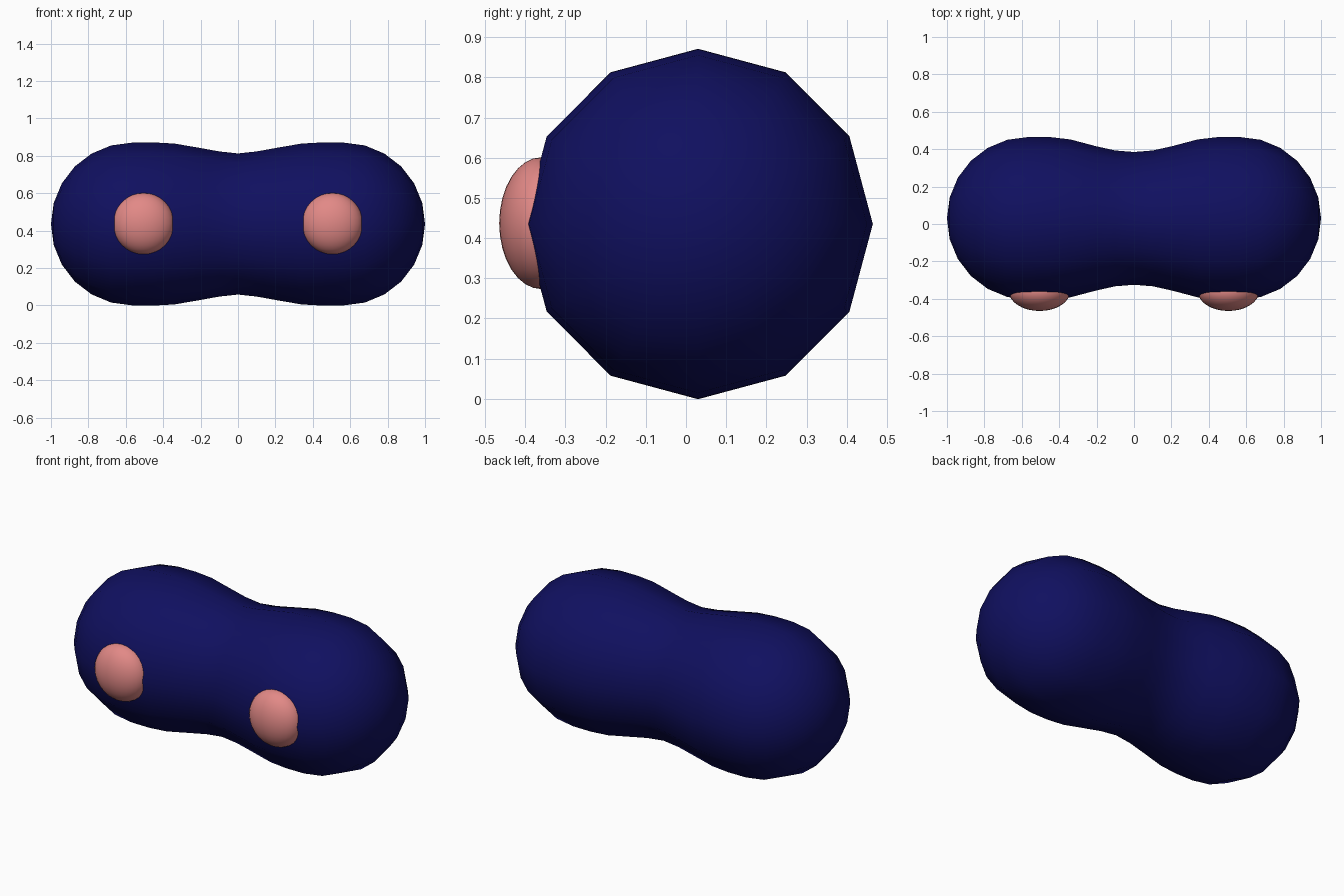
import bpy, bmesh
from math import sin, cos, radians, tau

cube = bpy.data.objects.get("Cube")
if cube:
    bpy.data.objects.remove(cube)

R = 0.435          # end radius and height of the body axis
AXIS_Y = 0.03
SIDES = 12


def material(name, rgb):
    m = bpy.data.materials.new(name)
    m.use_nodes = True
    m.diffuse_color = (*rgb, 1)
    m.node_tree.nodes["Principled BSDF"].inputs["Base Color"].default_value = (*rgb, 1)
    return m


def finish(bm, name, mat):
    bmesh.ops.recalc_face_normals(bm, faces=bm.faces)
    for f in bm.faces:
        f.smooth = True
    me = bpy.data.meshes.new(name)
    bm.to_mesh(me)
    bm.free()
    me.materials.append(mat)
    ob = bpy.data.objects.new(name, me)
    bpy.context.collection.objects.link(ob)
    return ob


navy = material("navy", (0.005, 0.005, 0.115))
pink = material("pink", (0.76, 0.25, 0.24))

# Half profile (x, depth radius, height radius): round cap, then narrowing to the waist
half = []
for i in range(1, 7):
    a = radians(15 * i)
    half.append((1 - R + R * cos(a), R * sin(a), R * sin(a)))
half += [(0.45, 0.435, 0.436), (0.34, 0.422, 0.43), (0.2, 0.385, 0.406), (0.1, 0.363, 0.388)]
profile = half + [(0, 0.355, 0.377)] + [(-x, ry, rz) for x, ry, rz in reversed(half)]

# Body: rings along x, closed with a fan at each end
bm = bmesh.new()
rings = []
for x, ry, rz in profile:
    rings.append([bm.verts.new((x, AXIS_Y + ry * cos(tau * k / SIDES), R + rz * sin(tau * k / SIDES)))
                  for k in range(SIDES)])
for a, b in zip(rings, rings[1:]):
    for k in range(SIDES):
        n = (k + 1) % SIDES
        bm.faces.new((a[k], a[n], b[n], b[k]))
for x, ring in ((1, rings[0]), (-1, rings[-1])):
    tip = bm.verts.new((x, AXIS_Y, R))
    for k in range(SIDES):
        bm.faces.new((tip, ring[k], ring[(k + 1) % SIDES]))
finish(bm, "body", navy)

# Eyes: flattened spheres sunk into the front
for name, side in (("left_eye", 1), ("right_eye", -1)):
    bm = bmesh.new()
    bmesh.ops.create_uvsphere(bm, u_segments=32, v_segments=16, radius=1)
    bmesh.ops.scale(bm, vec=(0.164, 0.105, 0.164), verts=bm.verts)
    bmesh.ops.translate(bm, vec=(side * 0.505, -0.36, 0.437), verts=bm.verts)
    finish(bm, name, pink)
